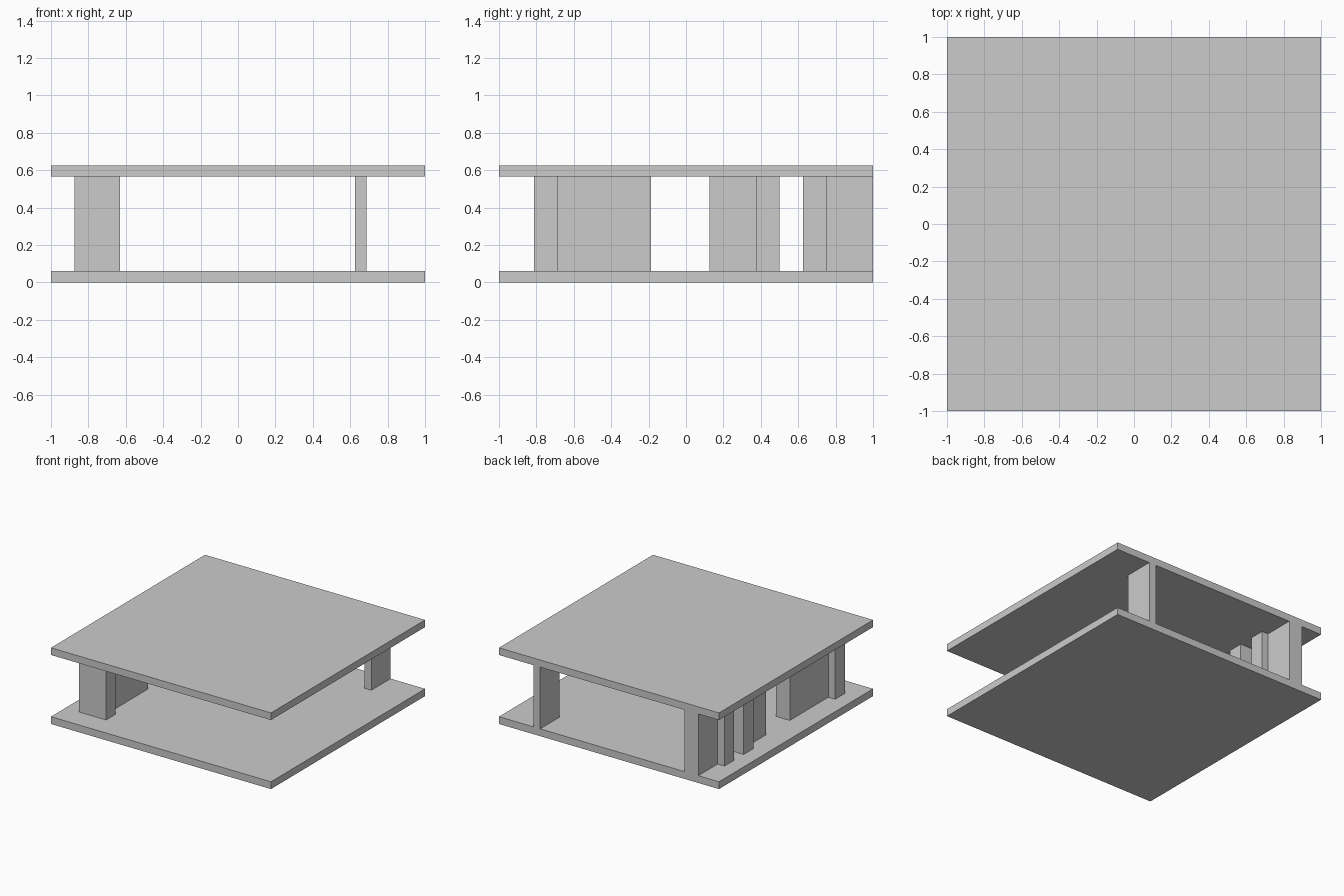
import bpy

if "Cube" in bpy.data.objects:
    bpy.data.objects.remove(bpy.data.objects["Cube"])

Z_FLOOR, Z_CEIL, Z_TOP = 0.06, 0.567, 0.626


def box(name, x, y, z=(Z_FLOOR, Z_CEIL)):
    """Axis-aligned box from (min, max) ranges."""
    bpy.ops.mesh.primitive_cube_add(
        size=1, location=[sum(r) / 2 for r in (x, y, z)])
    ob = bpy.context.object
    ob.name = name
    ob.scale = [r[1] - r[0] for r in (x, y, z)]
    bpy.ops.object.transform_apply(location=False, rotation=False, scale=True)
    return ob


# Floor and ceiling slabs
box("floor_slab", (-1, 1), (-1, 1), (0, Z_FLOOR))
box("ceiling_slab", (-1, 1), (-1, 1), (Z_CEIL, Z_TOP))

# Left wall segments
WALL_X = (-0.8125, -0.6875)
for i, y in enumerate([(-0.6875, -0.1875), (0.125, 0.375), (0.75, 1.0)]):
    box(f"left_wall_{i + 1}", WALL_X, y)

# Wider piers closing the wall ends
PIER_X = (-0.875, -0.63)
for i, y in enumerate([(-0.8125, -0.6875), (0.375, 0.5), (0.625, 0.75)]):
    box(f"wall_pier_{i + 1}", PIER_X, y)

# Thin wall stub at the back right
box("right_wall_stub", (0.625, 0.6875), (0.75, 1.0))
